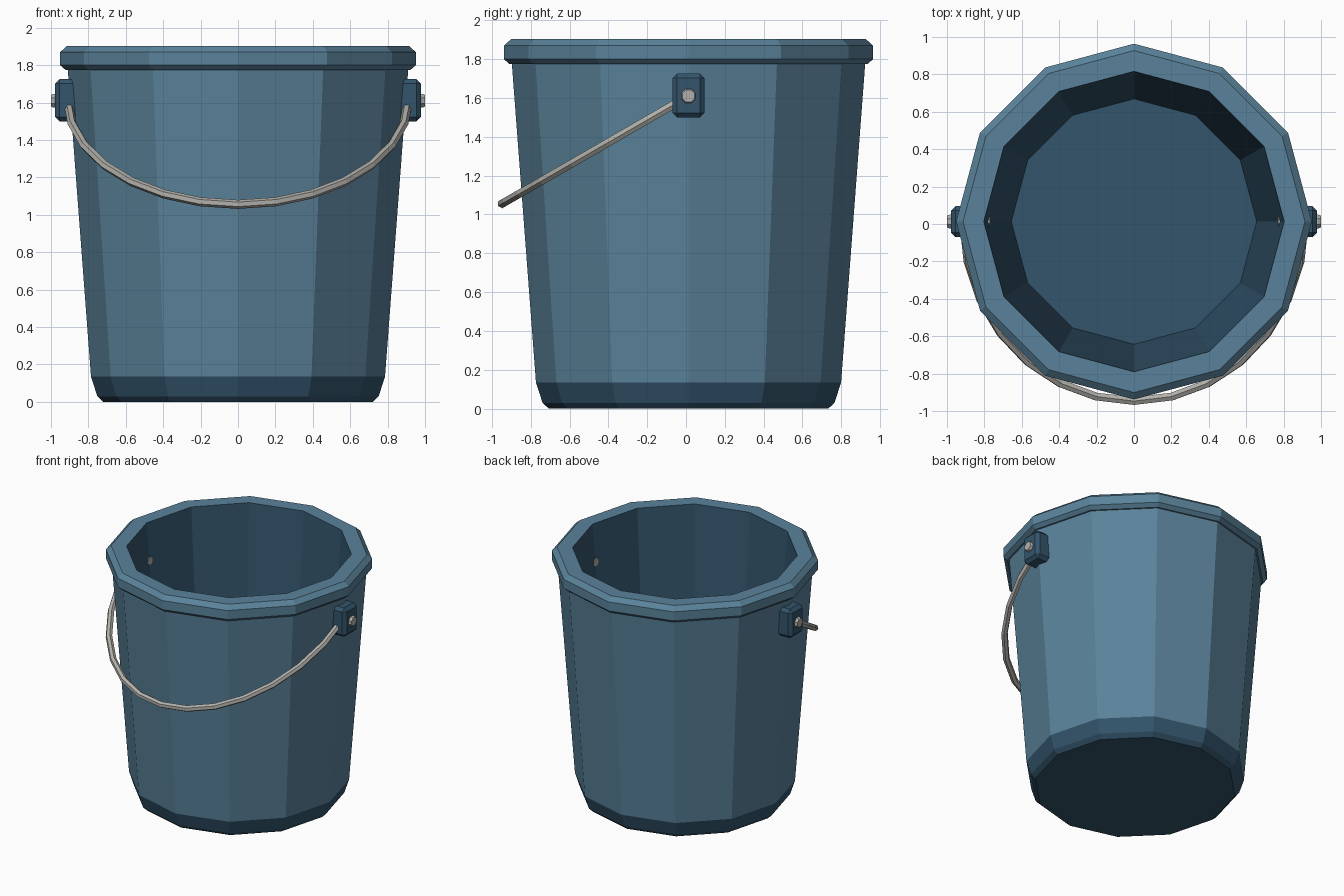
import bpy, bmesh, math
from mathutils import Vector

if "Cube" in bpy.data.objects:
    bpy.data.objects.remove(bpy.data.objects["Cube"])

Y0 = 0.013          # bucket axis sits slightly behind the origin
SIDES = 12
PIVOT_Z = 1.61


def material(name, rgb):
    m = bpy.data.materials.new(name)
    m.diffuse_color = (*rgb, 1)
    m.use_nodes = True
    m.node_tree.nodes["Principled BSDF"].inputs["Base Color"].default_value = m.diffuse_color
    return m


BLUE = material("blue", (0.102, 0.225, 0.325))
DARK = material("dark blue", (0.033, 0.09, 0.15))
METAL = material("grey metal", (0.44, 0.43, 0.40))


def finish(bm, name, mats):
    bmesh.ops.recalc_face_normals(bm, faces=bm.faces[:])
    me = bpy.data.meshes.new(name)
    bm.to_mesh(me)
    bm.free()
    for m in mats:
        me.materials.append(m)
    ob = bpy.data.objects.new(name, me)
    bpy.context.collection.objects.link(ob)
    return ob


# Bucket: (radius, height, material of the band that follows)
profile = [
    (0.720, 0.00, 1), (0.752, 0.03, 1), (0.786, 0.135, 0),
    (0.910, 1.775, 0), (0.922, 1.775, 0), (0.951, 1.80, 0),
    (0.951, 1.87, 0), (0.914, 1.903, 0), (0.803, 1.903, 1),
    (0.656, 0.10, 1),
]
bm = bmesh.new()
rings = []
for r, z, _ in profile:
    rings.append([bm.verts.new((r * math.cos(2 * math.pi * i / SIDES),
                                Y0 + r * math.sin(2 * math.pi * i / SIDES), z))
                  for i in range(SIDES)])
for k in range(len(rings) - 1):
    for i in range(SIDES):
        j = (i + 1) % SIDES
        f = bm.faces.new((rings[k][i], rings[k][j], rings[k + 1][j], rings[k + 1][i]))
        f.material_index = profile[k][2]
for ring in (rings[0], rings[-1]):      # underside and inner floor
    bm.faces.new(ring).material_index = 1
finish(bm, "bucket_body", [BLUE, DARK])


# Handle lugs and pivot pins on both sides
def lug(side, name):
    bm = bmesh.new()
    bmesh.ops.create_cube(bm, size=1)
    for v in bm.verts:
        v.co = Vector((side * 0.9 + v.co.x * 0.156, Y0 + v.co.y * 0.166,
                       1.613 + v.co.z * 0.226))
    bmesh.ops.bevel(bm, geom=bm.edges[:], offset=0.024, segments=1,
                    affect='EDGES', profile=0.5)
    finish(bm, name, [DARK])


def pin(side, name):
    bm = bmesh.new()
    rows = []
    for x, r in ((0.77, 0.03), (0.985, 0.04), (1.0, 0.034)):
        rows.append([bm.verts.new((side * x,
                                   Y0 + r * math.cos(math.pi * (i + 0.5) / 4),
                                   PIVOT_Z + r * math.sin(math.pi * (i + 0.5) / 4)))
                     for i in range(8)])
    for a, b in zip(rows, rows[1:]):
        for i in range(8):
            j = (i + 1) % 8
            bm.faces.new((a[i], a[j], b[j], b[i]))
    bm.faces.new(rows[0])
    bm.faces.new(rows[-1])
    finish(bm, name, [METAL])


for side, label in ((-1, "left"), (1, "right")):
    lug(side, "handle_lug_" + label)
    pin(side, "pivot_pin_" + label)

# Wire handle: half ellipse in a plane tilted 30 degrees below the horizontal
tilt = math.radians(30)
down = Vector((0, -math.cos(tilt), -math.sin(tilt)))
normal = Vector((0, -math.sin(tilt), math.cos(tilt)))
A, B, SEG, TUBE, TS = 0.91, 1.108, 14, 0.024, 6
bm = bmesh.new()
rows = []
for k in range(SEG + 1):
    t = math.pi * k / SEG
    c = Vector((-A * math.cos(t), Y0, PIVOT_Z)) + down * (B * math.sin(t))
    tangent = (Vector((A * math.sin(t), 0, 0)) + down * (B * math.cos(t))).normalized()
    out = tangent.cross(normal)
    rows.append([bm.verts.new(c + TUBE * (out * math.cos(2 * math.pi * i / TS)
                                          + normal * math.sin(2 * math.pi * i / TS)))
                 for i in range(TS)])
for a, b in zip(rows, rows[1:]):
    for i in range(TS):
        j = (i + 1) % TS
        bm.faces.new((a[i], a[j], b[j], b[i]))
bm.faces.new(rows[0])
bm.faces.new(rows[-1])
finish(bm, "wire_handle", [METAL])
